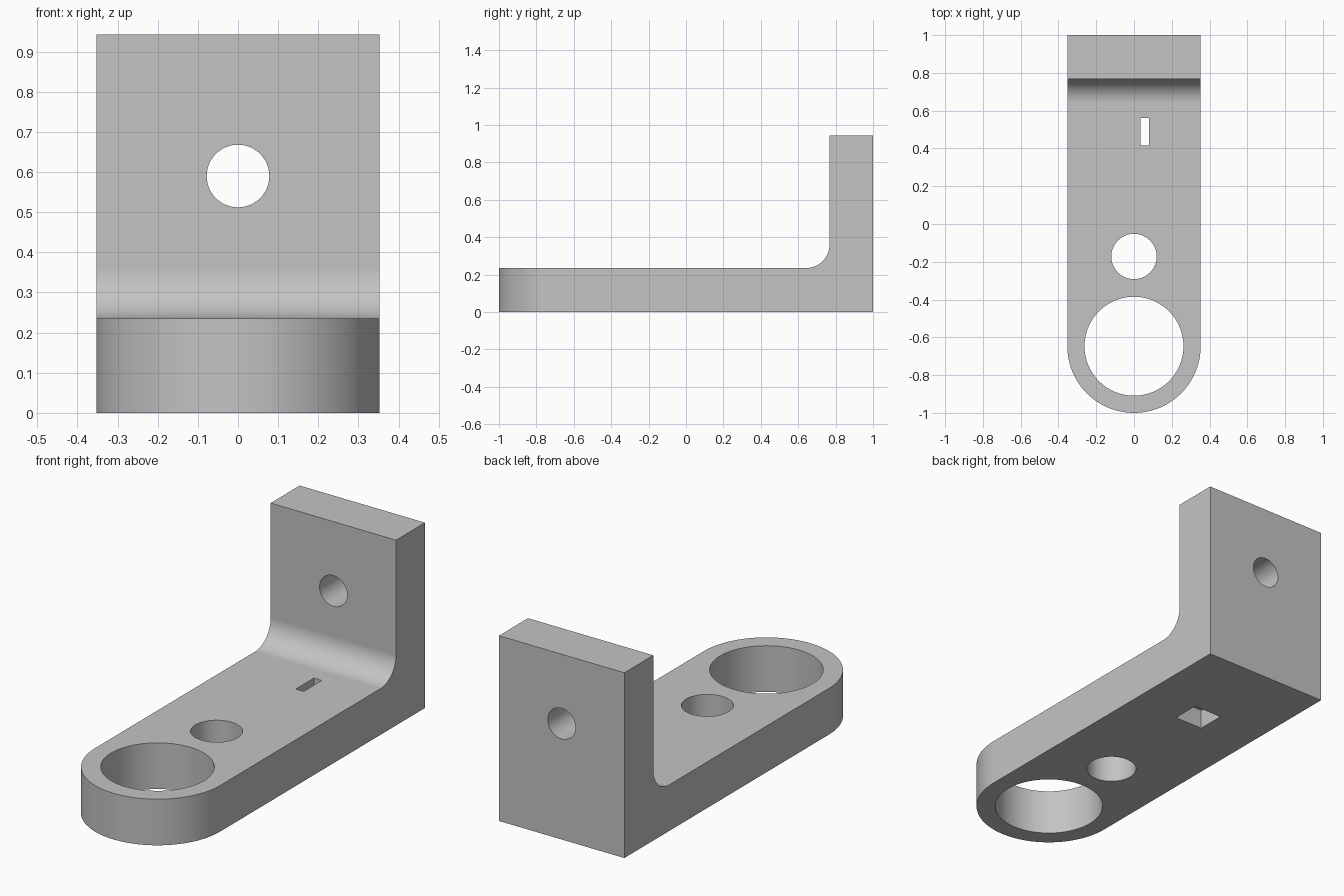
import bpy, bmesh
from math import sin, cos, pi, radians
from mathutils import Vector

cube = bpy.data.objects.get("Cube")
if cube:
    bpy.data.objects.remove(cube, do_unlink=True)

HALF_W, THICK, HEIGHT = 0.353, 0.235, 0.943   # bracket half width, plate thickness, height
WALL_Y, FILLET = 0.767, 0.125                 # inner wall face, inside corner radius
END_Y = HALF_W - 1                            # centre of the rounded end

grey = bpy.data.materials.new("light_grey")
grey.use_nodes = True
grey.diffuse_color = (0.55, 0.55, 0.55, 1)
grey.node_tree.nodes["Principled BSDF"].inputs["Base Color"].default_value = grey.diffuse_color


def arc(cx, cy, r, start, end, steps):
    """Points along an arc, angles in degrees."""
    angles = [radians(start + (end - start) * i / steps) for i in range(steps + 1)]
    return [(cx + r * cos(a), cy + r * sin(a)) for a in angles]


def prism(name, points, place, sweep):
    """Extrude a flat outline; place maps 2D points into space."""
    bm = bmesh.new()
    face = bm.faces.new([bm.verts.new(place(a, b)) for a, b in points])
    extruded = bmesh.ops.extrude_face_region(bm, geom=[face])
    verts = [g for g in extruded["geom"] if isinstance(g, bmesh.types.BMVert)]
    bmesh.ops.translate(bm, verts=verts, vec=Vector(sweep))
    bmesh.ops.recalc_face_normals(bm, faces=bm.faces)
    mesh = bpy.data.meshes.new(name)
    bm.to_mesh(mesh)
    bm.free()
    mesh.materials.append(grey)
    obj = bpy.data.objects.new(name, mesh)
    bpy.context.collection.objects.link(obj)
    return obj


def upright(name, points, z0, z1):
    return prism(name, points, lambda x, y: (x, y, z0), (0, 0, z1 - z0))


def rect(x0, x1, y0, y1):
    return [(x0, y0), (x1, y0), (x1, y1), (x0, y1)]


# L-shaped side profile with a filleted inside corner
profile = [(-1.2, 0), (1, 0), (1, HEIGHT), (WALL_Y, HEIGHT)]
profile += arc(WALL_Y - FILLET, THICK + FILLET, FILLET, 0, -90, 16)
profile += [(-1.2, THICK)]
bracket = prism("angle_bracket", profile, lambda y, z: (-0.5, y, z), (1, 0, 0))

# Plan outline with the rounded front end
plan = arc(0, END_Y, HALF_W, 180, 360, 48) + [(HALF_W, 1.2), (-HALF_W, 1.2)]
outline = upright("plan_outline", plan, -0.2, 1.2)


def round_hole(name, y, r):
    return upright(name, arc(0, y, r, 0, 360, 64)[:-1], -0.1, 0.4)


# Holes, the through slot and the wider pocket beneath it
cutters = [
    round_hole("large_hole", END_Y, 0.262),
    round_hole("small_hole", -0.172, 0.12),
    prism("wall_hole", arc(0, 0.59, 0.078, 0, 360, 48)[:-1],
          lambda x, z: (x, 0.6, z), (0, 0.6, 0)),
    upright("slot", rect(0.035, 0.08, 0.415, 0.56), 0.05, 0.4),
    upright("pocket", rect(-0.08, 0.08, 0.415, 0.56), -0.1, 0.1),
]

for tool in [outline] + cutters:
    mod = bracket.modifiers.new(tool.name, "BOOLEAN")
    mod.operation = "INTERSECT" if tool is outline else "DIFFERENCE"
    mod.solver = "EXACT"
    mod.object = tool
    tool.hide_render = True

# Bake the cuts and remove the helpers
bpy.context.view_layer.update()
evaluated = bracket.evaluated_get(bpy.context.evaluated_depsgraph_get())
baked = bpy.data.meshes.new_from_object(evaluated)
bracket.modifiers.clear()
bracket.data = baked
baked.name = "angle_bracket"
for tool in [outline] + cutters:
    bpy.data.objects.remove(tool, do_unlink=True)
baked.materials.clear()
baked.materials.append(grey)

# Smooth curved walls, crisp edges
bpy.ops.object.select_all(action="DESELECT")
bracket.select_set(True)
bpy.context.view_layer.objects.active = bracket
bpy.ops.object.shade_smooth_by_angle(angle=radians(30))
normals = bracket.modifiers.new("even_normals", "WEIGHTED_NORMAL")
normals.keep_sharp = True
